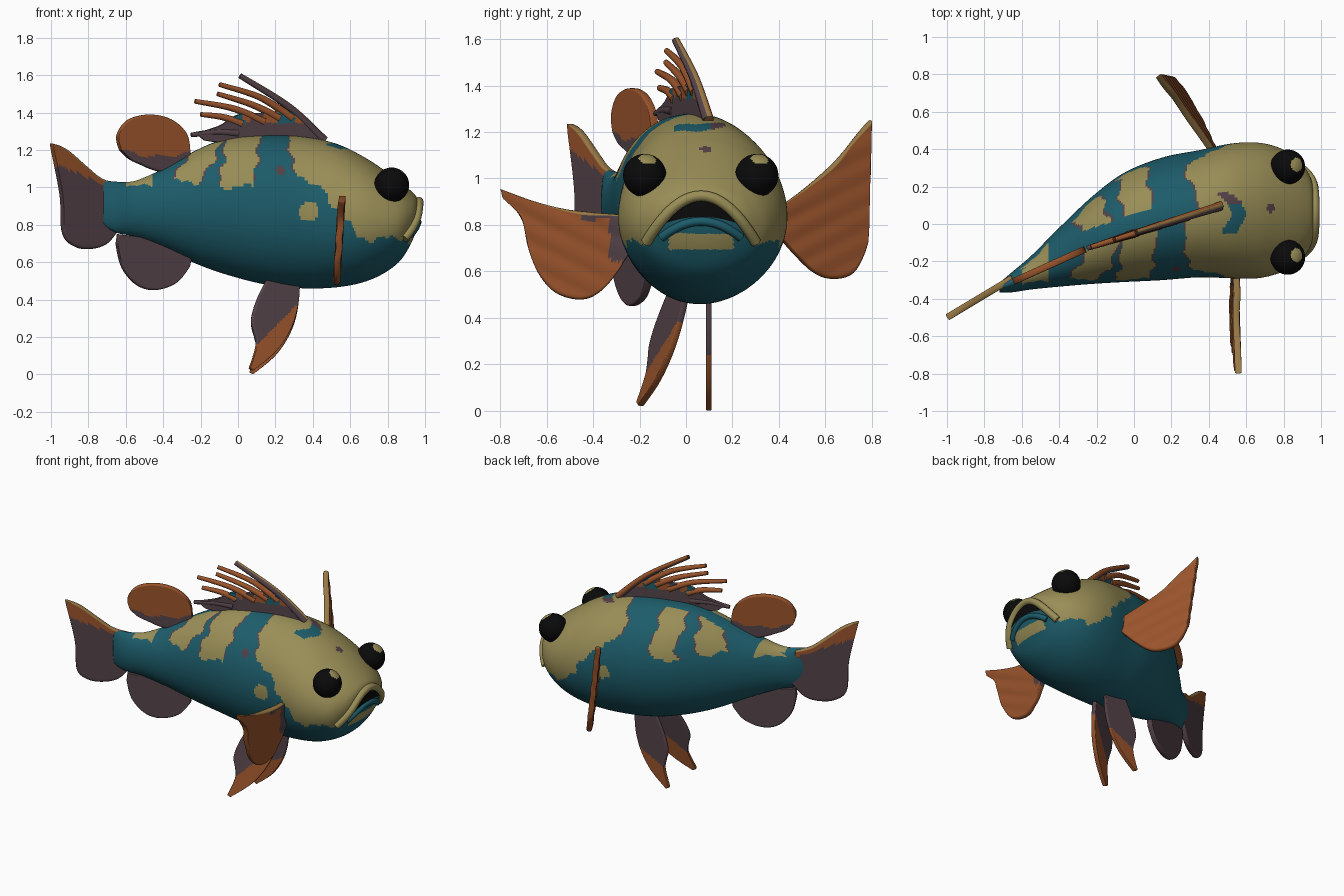
import bpy, bmesh, math
from mathutils import Vector
from mathutils.bvhtree import BVHTree

cube = bpy.data.objects.get("Cube")
if cube:
    bpy.data.objects.remove(cube, do_unlink=True)


def make_material(name, rgb):
    mat = bpy.data.materials.new(name)
    mat.use_nodes = True
    mat.diffuse_color = (*rgb, 1)
    shader = mat.node_tree.nodes["Principled BSDF"]
    shader.inputs["Base Color"].default_value = (*rgb, 1)
    shader.inputs["Roughness"].default_value = 0.7
    return mat


PALETTE = [make_material("teal", (0.012, 0.108, 0.145)),
           make_material("olive tan", (0.32, 0.27, 0.095)),
           make_material("purple brown", (0.087, 0.055, 0.066)),
           make_material("rust orange", (0.32, 0.088, 0.025)),
           make_material("ochre", (0.32, 0.19, 0.06)),
           make_material("black", (0.003, 0.003, 0.003))]
TEAL, TAN, PURPLE, RUST, OCHRE, BLACK = range(len(PALETTE))


def smooth_path(points, count):
    """Sample a Catmull-Rom spline through the points."""
    last = len(points) - 1
    samples = []
    for i in range(count):
        t = i / (count - 1) * last
        k = min(int(t), last - 1)
        f = t - k
        quad = [points[max(0, min(last, k + j))] for j in (-1, 0, 1, 2)]
        samples.append([b + 0.5 * f * (c - a + f * (2 * a - 5 * b + 4 * c - d + f * (3 * (b - c) + d - a)))
                        for a, b, c, d in zip(*quad)])
    return samples


def finish(name, bm, rule):
    """Colour faces by rule, shade smooth and add the object to the scene."""
    bm.normal_update()
    for face in bm.faces:
        face.smooth = True
        if rule:
            face.material_index = rule(face.calc_center_median())
    mesh = bpy.data.meshes.new(name)
    bm.to_mesh(mesh)
    bm.free()
    for mat in PALETTE:
        mesh.materials.append(mat)
    obj = bpy.data.objects.new(name, mesh)
    bpy.context.collection.objects.link(obj)
    return obj


def sheet(name, upper, lower, place, rule, thickness=0.036, pale_edge=False, cols=40, rows=20):
    """Surface between two edge curves, placed in space and thickened."""
    bm = bmesh.new()
    grid = []
    for (a0, b0), (a1, b1) in zip(smooth_path(upper, cols), smooth_path(lower, cols)):
        steps = [0, 0.03] + [j / rows for j in range(1, rows + 1)]
        grid.append([bm.verts.new(place(a0 + (a1 - a0) * t, b0 + (b1 - b0) * t)) for t in steps])
    for left, right in zip(grid, grid[1:]):
        for j in range(len(left) - 1):
            face = bm.faces.new((left[j], left[j + 1], right[j + 1], right[j]))
            face.material_index = OCHRE if pale_edge and j == 0 else rule(face.calc_center_median())
    bmesh.ops.remove_doubles(bm, verts=bm.verts, dist=0.0005)
    obj = finish(name, bm, None)
    if thickness:
        solid = obj.modifiers.new("thickness", 'SOLIDIFY')
        solid.thickness = thickness
        solid.offset = 0
        rounding = obj.modifiers.new("rounding", 'SUBSURF')
        rounding.levels = rounding.render_levels = 1


def tube(name, path, radius, rule, taper=0.0):
    """Round tube along a path, optionally thinner at the end."""
    curve = bpy.data.curves.new(name + " path", 'CURVE')
    curve.dimensions = '3D'
    curve.bevel_depth = radius
    curve.bevel_resolution = 3
    curve.use_fill_caps = True
    spline = curve.splines.new('POLY')
    spline.points.add(len(path) - 1)
    for i, (point, co) in enumerate(zip(spline.points, path)):
        point.co = (*co, 1)
        point.radius = 1 - taper * i / (len(path) - 1)
    helper = bpy.data.objects.new(name + " helper", curve)
    bm = bmesh.new()
    bm.from_mesh(bpy.data.meshes.new_from_object(helper))
    bpy.data.objects.remove(helper)
    finish(name, bm, rule)


# Body: elliptical sections as x, bottom z, top z, right y, left y
STATIONS = [(-0.72, 0.795, 1.04, -0.365, -0.315), (-0.65, 0.757, 1.03, -0.365, -0.255),
            (-0.55, 0.735, 1.035, -0.35, -0.17), (-0.4, 0.675, 1.1, -0.335, -0.02),
            (-0.22, 0.59, 1.2, -0.32, 0.15), (-0.05, 0.53, 1.265, -0.31, 0.275),
            (0.15, 0.48, 1.28, -0.3, 0.355), (0.35, 0.46, 1.27, -0.285, 0.395),
            (0.52, 0.465, 1.235, -0.29, 0.43), (0.66, 0.49, 1.17, -0.29, 0.435),
            (0.77, 0.535, 1.1, -0.265, 0.41), (0.86, 0.6, 1.035, -0.225, 0.36),
            (0.915, 0.68, 0.99, -0.17, 0.3), (0.95, 0.76, 0.955, -0.1, 0.23), (0.965, 0.83, 0.92, 0.0, 0.13)]
MID_Y = 0.065


def lip_height(y, peak, bend):
    return peak - bend * (y - MID_Y) ** 2


HEAD_EDGE = [(0.27, 1.3), (0.29, 1.12), (0.38, 1.02), (0.47, 0.97), (0.53, 0.89),
             (0.61, 0.77), (0.7, 0.72), (0.85, 0.73), (1, 0.75)]


def head_limit(x):
    for (xa, za), (xb, zb) in zip(HEAD_EDGE, HEAD_EDGE[1:]):
        if xa <= x < xb:
            return za + (zb - za) * (x - xa) / (xb - xa)
    return 2


def dorsal_line(x, z):
    return (x, 0.09 + (x - 0.45) * 0.314, z)


# Flank bars as centre x, slant, half width, lowest z
RIGHT_BARS = [(0.01, 0.15, 0.088, 1.0), (-0.22, 0.55, 0.075, 1.03)]
LEFT_BARS = [(0.0, 0.08, 0.073, 1.0), (-0.23, 0.35, 0.066, 1.03)]


def body_color(c):
    x, y, z = c
    wave = 0.012 * math.sin(38 * z + 5 * y) + 0.008 * math.sin(70 * z)
    ripple = 0.012 * math.sin(34 * x) + 0.008 * math.sin(80 * x + 9 * y)
    left_of_ridge = y - dorsal_line(x, z)[1]
    # mouth surround and chin
    if x > 0.8 and z < lip_height(y, 0.92, 3.6):
        return TAN if 0.69 < z + ripple / 2 < 0.77 and abs(y - MID_Y) < 0.14 else TEAL
    # crown markings
    if z > 1.0:
        if abs(x - 0.52 + (y - 0.13)) < 0.04 and abs(y - 0.135) < 0.03 or math.hypot(x - 0.73, y - 0.085) < 0.022:
            return PURPLE
        if abs(x - 0.535 - 0.025 * math.sin(30 * y)) < 0.04 and -0.05 < y < 0.11:
            return TEAL
    if y < 0 and math.hypot(x - 0.225, z - 1.09) < 0.025:
        return PURPLE
    # head mask with a dark border, and cheek spot
    inset = 0.08 * max(0, 1 - left_of_ridge / 0.25) if left_of_ridge > 0 else 0
    if z > head_limit(x + wave - inset) + ripple or math.hypot((x - 0.38) * 0.8, z - 0.865) < 0.045 + wave / 2:
        return TAN
    if z > 1.05 and z > head_limit(x + wave - inset + 0.009):
        return PURPLE
    # flank bars stop short of the ridge on the left side
    if not 0 < left_of_ridge < 0.1:
        for center, slant, half, low in LEFT_BARS if left_of_ridge > 0 else RIGHT_BARS:
            gap = abs(x - center - (z - 1.13) * slant + wave) - half
            if z > low + ripple and gap < 0.008:
                return TAN if gap < 0 else PURPLE
    # tail saddle
    if left_of_ridge > 0:
        return TAN if x < -0.46 and z > 0.99 + ripple / 2 else TEAL
    return TAN if -0.6 < x < -0.46 and z > 1.01 + ripple / 2 else TEAL


bm = bmesh.new()
SIDES = 128
rings = []
for x, low, high, right, left in smooth_path(STATIONS, 270):
    rings.append([bm.verts.new((x, (left + right) / 2 + (left - right) / 2 * math.cos(a),
                                (high + low) / 2 + (high - low) / 2 * math.sin(a)))
                  for a in (math.tau * i / SIDES for i in range(SIDES))])
for first, second in zip(rings, rings[1:]):
    for i in range(SIDES):
        j = (i + 1) % SIDES
        bm.faces.new((first[i], first[j], second[j], second[i]))
bm.faces.new(rings[0])
nose = bm.verts.new((0.968, MID_Y, 0.875))
for i in range(SIDES):
    bm.faces.new((rings[-1][i], rings[-1][(i + 1) % SIDES], nose))
bmesh.ops.recalc_face_normals(bm, faces=bm.faces)
surface = BVHTree.FromBMesh(bm)
finish("body", bm, body_color)


def on_face(y, z, lift=0.005):
    hit = surface.ray_cast(Vector((2, y, z)), Vector((-1, 0, 0)))[0]
    return ((hit.x if hit else 0.9) + lift, y, z)


# Mouth: dark opening between a big drooping upper lip and a lower lip
def arch(half, peak, bend, count=25):
    spans = [MID_Y + half * (2 * i / (count - 1) - 1) for i in range(count)]
    return [(y, lip_height(y, peak, bend)) for y in spans]


sheet("mouth_opening", arch(0.145, 0.915, 3.2), arch(0.145, 0.835, 1.2), on_face, lambda c: BLACK, thickness=0)
tube("upper_lip", [on_face(y, z) for y, z in arch(0.235, 0.925, 3.6)], 0.024, lambda c: TAN)
tube("lower_lip", [on_face(y, z, 0) for y, z in arch(0.17, 0.815, 2.4)], 0.019, lambda c: TEAL)

# Eyes with a pale glint
glint = Vector((0.55, 0.12, 0.8)).normalized()
for name, y in (("right_eye", -0.178), ("left_eye", 0.305)):
    center = Vector((0.822, y, 1.013))
    bm = bmesh.new()
    bmesh.ops.create_uvsphere(bm, u_segments=48, v_segments=32, radius=0.093)
    bmesh.ops.translate(bm, verts=bm.verts, vec=center)
    finish(name, bm, lambda c: TAN if (c - center).normalized().dot(glint) > 0.915 else BLACK)

# Tail fin
sheet("tail_fin", [(-0.65, 1.02), (-0.7, 1.035), (-0.75, 1.06), (-0.82, 1.12), (-0.9, 1.19), (-0.95, 1.22), (-1.0, 1.235)],
      [(-0.63, 0.79), (-0.7, 0.7), (-0.78, 0.67), (-0.87, 0.68), (-0.935, 0.75), (-0.945, 0.95), (-0.995, 1.215)],
      lambda x, z: (x, -0.32 + (x + 0.7) * 0.6, z),
      lambda c: RUST if c.z > 1.0 - 0.45 * (c.x + 0.7) else PURPLE, pale_edge=True)

# Rear dorsal fin and anal fin
sheet("rear_dorsal_fin", [(-0.26, 1.14), (-0.275, 1.28), (-0.36, 1.365), (-0.48, 1.39), (-0.59, 1.36),
                          (-0.645, 1.28), (-0.63, 1.2)],
      [(-0.26, 1.13), (-0.3, 1.1), (-0.38, 1.08), (-0.45, 1.09), (-0.52, 1.12), (-0.58, 1.15), (-0.63, 1.2)],
      lambda x, z: (x, -0.13 + (x + 0.25) * 0.45, z),
      lambda c: RUST if c.z > 1.165 + 0.8 * (c.x + 0.42) ** 2 + 0.01 * math.sin(40 * c.x) else PURPLE)
sheet("anal_fin", [(-0.25, 0.63), (-0.35, 0.68), (-0.5, 0.73), (-0.645, 0.75)],
      [(-0.26, 0.58), (-0.33, 0.49), (-0.44, 0.45), (-0.54, 0.475), (-0.62, 0.57), (-0.65, 0.7)],
      lambda x, z: (x, -0.15 + (x + 0.25) * 0.4, z), lambda c: PURPLE)


# Spiny dorsal fin: membrane and swept spines, dark underneath and pale in front
def membrane_color(c):
    if c.z > 1.34 and (0.21 < c.x < 0.3 or -0.03 < c.x < 0.03):
        return TEAL
    return RUST if c.z > 1.345 and math.sin(45 * c.x) > 0 else PURPLE


sheet("dorsal_membrane", [(0.46, 1.25), (0.36, 1.34), (0.27, 1.41), (0.15, 1.4), (0.0, 1.39), (-0.1, 1.33), (-0.23, 1.29)],
      [(0.4, 1.24), (0.3, 1.25), (0.2, 1.26), (0.1, 1.26), (0, 1.25), (-0.1, 1.24), (-0.18, 1.25)],
      dorsal_line, membrane_color, thickness=0.026)
SPINES = [((0.46, 1.25), (0.27, 1.43), (0.01, 1.595), PURPLE), ((0.29, 1.37), (0.12, 1.48), (-0.1, 1.55), RUST),
          ((0.22, 1.37), (0.08, 1.44), (-0.11, 1.5), RUST), ((0.14, 1.35), (-0.02, 1.42), (-0.23, 1.46), RUST),
          ((0.02, 1.34), (-0.08, 1.375), (-0.2, 1.39), RUST), ((0.0, 1.29), (-0.12, 1.295), (-0.25, 1.28), PURPLE)]
for i, (base, middle, tip, color) in enumerate(SPINES):
    path = smooth_path([dorsal_line(*p) for p in (base, middle, tip)], 16)
    tube(f"dorsal_spine_{i + 1}", path, 0.023, lambda c: color, taper=0.45)
    if i == 0:
        ridge = [(x + 0.004, y + 0.008, z + 0.004) for x, y, z in path]
        tube("dorsal_spine_ridge", ridge, 0.02,
             lambda c: RUST if c.y > dorsal_line(*c.xz)[1] + 0.012 else OCHRE, taper=0.45)

# Pectoral fins with shallow rays
sheet("left_pectoral_fin", [(0.36, 0.85), (0.5, 0.95), (0.63, 1.06), (0.72, 1.17), (0.795, 1.255)],
      [(0.36, 0.8), (0.5, 0.64), (0.6, 0.57), (0.72, 0.59), (0.78, 0.72)],
      lambda y, z: (0.42 - (y - 0.38) * 0.6 - (z - 0.9) * 0.12 + 0.003 * math.sin(60 * (z - y / 2)), y, z),
      lambda c: RUST, pale_edge=True)
sheet("right_pectoral_fin", [(-0.23, 0.84), (-0.35, 0.85), (-0.5, 0.865), (-0.65, 0.9), (-0.8, 0.955)],
      [(-0.23, 0.7), (-0.33, 0.55), (-0.43, 0.48), (-0.55, 0.5), (-0.63, 0.58), (-0.68, 0.7), (-0.71, 0.83), (-0.79, 0.92)],
      lambda y, z: (0.54 + (z - 0.7) * 0.06 + 0.003 * math.sin(60 * (z + y / 2)), y, z),
      lambda c: PURPLE if c.y > -0.45 and c.z > 0.825 or c.y > -0.33 and c.z > 0.64 else RUST, pale_edge=True)

# Pelvic fins: the right one splays outward
PELVIC = ([(0.33, 0.5), (0.32, 0.35), (0.28, 0.22), (0.2, 0.1), (0.08, 0.0)],
          [(0.17, 0.52), (0.1, 0.38), (0.07, 0.27), (0.085, 0.2), (0.095, 0.13), (0.06, 0.01)])
sheet("left_pelvic_fin", *PELVIC, lambda x, z: (x, 0.098, z),
      lambda c: RUST if c.z < 0.1 + c.x * 0.5 else PURPLE, thickness=0.024)
sheet("right_pelvic_fin", *PELVIC, lambda x, z: (x, -0.045 + (x - 0.3) * 0.42 + (z - 0.3) * 0.2, z + 0.02),
      lambda c: RUST if c.z < 0.06 + c.x else PURPLE, thickness=0.028)
